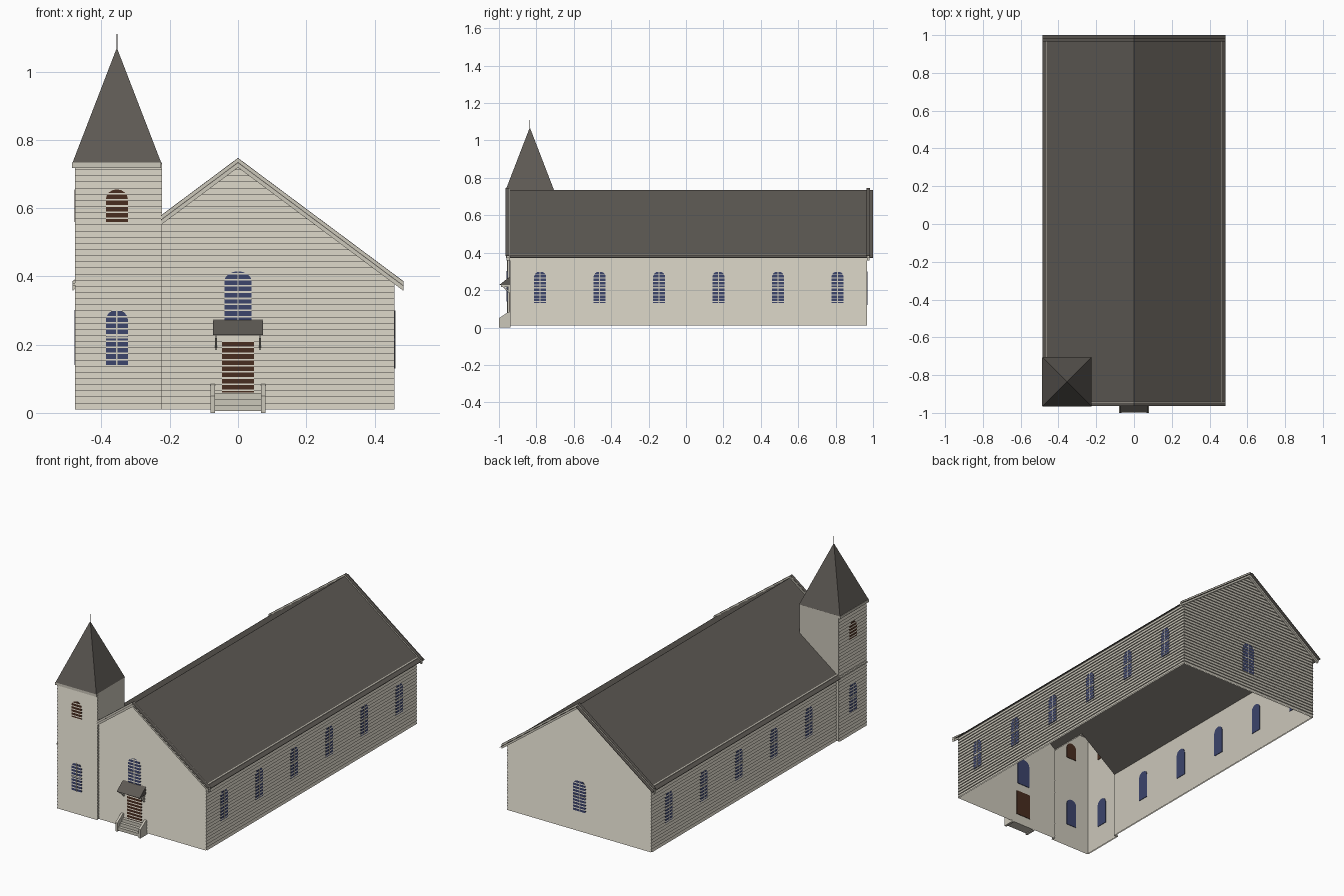
import bpy, bmesh, math
from mathutils import Vector

cube = bpy.data.objects.get("Cube")
if cube:
    bpy.data.objects.remove(cube, do_unlink=True)


def material(name, rgb):
    m = bpy.data.materials.new(name)
    m.use_nodes = True
    m.diffuse_color = (*rgb, 1)
    m.node_tree.nodes["Principled BSDF"].inputs["Base Color"].default_value = (*rgb, 1)
    return m


CREAM = material("cream_boards", (0.60, 0.57, 0.49))
SLATE = material("dark_roof", (0.11, 0.10, 0.088))
BLUE = material("blue_glass", (0.045, 0.058, 0.15))
BROWN = material("brown_wood", (0.065, 0.026, 0.014))

SLOPE, RIDGE, BASE = 0.745, 0.735, 0.01
COURSE, LAP = 0.018, 0.006
FRONT, BACK, SIDE = -0.938, 0.965, 0.455
TX0, TX1, TY0, TY1, TTOP = -0.474, -0.225, -0.955, -0.71, 0.733
EAVE = 0.485


def finish(name, bm, mat):
    me = bpy.data.meshes.new(name)
    bm.to_mesh(me)
    bm.free()
    me.materials.append(mat)
    ob = bpy.data.objects.new(name, me)
    bpy.context.collection.objects.link(ob)
    return ob


def prism(name, pts, vec, mat):
    """Polygon swept along a vector; a zero vector gives a flat panel."""
    bm = bmesh.new()
    vec = Vector(vec)
    face = bm.faces.new([bm.verts.new(p) for p in pts])
    if vec.length:
        out = bmesh.ops.extrude_face_region(bm, geom=[face], use_keep_orig=True)
        bmesh.ops.translate(bm, vec=vec,
                            verts=[v for v in out["geom"] if isinstance(v, bmesh.types.BMVert)])
        bmesh.ops.recalc_face_normals(bm, faces=bm.faces)
    return finish(name, bm, mat)


def box(name, x0, x1, y0, y1, z0, z1, mat):
    pts = [(x0, y0, z0), (x1, y0, z0), (x1, y1, z0), (x0, y1, z0)]
    return prism(name, pts, (0, 0, z1 - z0), mat)


def roof_z(x):
    return RIDGE - SLOPE * abs(x)


def wall(name, a, b, top, gable=False):
    """Lapped boards outside with a flat lining inside."""
    a, b = Vector((*a, 0)), Vector((*b, 0))
    d = (b - a).normalized()
    n = Vector((d.y, -d.x, 0))
    rows = math.ceil((top - BASE) / COURSE)
    profile = []
    for k in range(rows):
        z = BASE + k * COURSE
        profile += [(LAP, z), (0, min(z + COURSE, top))]
    bm = bmesh.new()
    strips = [[bm.verts.new(p + n * o + Vector((0, 0, z))) for o, z in profile]
              for p in (a - d * 0.003, b + d * 0.003)]
    for i in range(len(profile) - 1):
        bm.faces.new((strips[0][i], strips[1][i], strips[1][i + 1], strips[0][i + 1]))
    lining = [(b, BASE), (a, BASE), (a, top), (b, top)]
    bm.faces.new([bm.verts.new(p - n * 0.001 + Vector((0, 0, z))) for p, z in lining])
    if gable:
        for s in (-1, 1):
            bmesh.ops.bisect_plane(bm, geom=bm.verts[:] + bm.edges[:] + bm.faces[:],
                                   plane_co=(0, 0, RIDGE - 0.002),
                                   plane_no=(s * SLOPE, 0, 1), clear_outer=True)
    return finish(name, bm, CREAM)


def opening(name, x, y, n, w, z0, z1, mat, arch=0.03, bars=False):
    """Panel through the wall; board edges overlap its face."""
    n = Vector((*n, 0))
    u = Vector((-n.y, n.x, 0))
    o = Vector((x, y, 0))
    outline = [(-w / 2, z0), (w / 2, z0)]
    if arch:
        outline += [(w / 2 * math.cos(t), z1 - arch + arch * math.sin(t))
                    for t in [math.pi * i / 8 for i in range(9)]]
    else:
        outline += [(w / 2, z1), (-w / 2, z1)]

    def panel(part, shape, inner, outer, m):
        prism(part, [o + u * s + n * inner + Vector((0, 0, z)) for s, z in shape],
              n * (outer - inner), m)
    panel(name, outline, -0.004, 0.0045, mat)
    if bars:
        mid = (z0 + z1) / 2
        for part, hw, lo, hi in (("_mullion", 0.002, z0, z1), ("_rail", w / 2, mid - 0.003, mid + 0.003)):
            panel(name + part, [(-hw, lo), (hw, lo), (hw, hi), (-hw, hi)], 0.003, 0.0058, CREAM)


# Boarded walls
wall("front_wall", (TX1, FRONT), (SIDE, FRONT), RIDGE, True)
wall("right_side_wall", (SIDE, FRONT), (SIDE, BACK), 0.39)
wall("back_wall", (SIDE, BACK), (-SIDE, BACK), RIDGE, True)
wall("left_side_wall", (-SIDE, BACK), (-SIDE, TY1), 0.39)
wall("tower_side_wall", (TX0, TY1), (TX0, TY0), TTOP)
wall("tower_front_wall", (TX0, TY0), (TX1, TY0), TTOP)

# Plain tower walls above the roof, and returns down to the ground
prism("tower_back_wall", [(TX1, TY1, roof_z(TX1)), (TX0, TY1, roof_z(TX0)),
                          (TX0, TY1, TTOP), (TX1, TY1, TTOP)], (0, 0, 0), CREAM)
prism("tower_inner_wall", [(TX1, TY0, roof_z(TX1) - 0.01), (TX1, TY1, roof_z(TX1) - 0.01),
                           (TX1, TY1, TTOP), (TX1, TY0, TTOP)], (0, 0, 0), CREAM)
box("tower_front_return", TX1 - 0.002, TX1, TY0, FRONT, BASE, 0.58, CREAM)
box("tower_back_return", TX0, -SIDE, TY1 - 0.002, TY1, BASE, 0.4, CREAM)

# Tower trim, spire and finial
box("tower_front_cornice", -0.487, TX1, -0.964, TY0, 0.718, TTOP, CREAM)
box("tower_side_cornice", -0.487, TX0, TY0, -0.706, 0.718, TTOP, CREAM)
box("tower_belt", -EAVE, TX0, TY0, TY1, 0.372, 0.38, CREAM)
sx, sy, half, tip = -0.355, -0.835, 0.13, 1.07
bm = bmesh.new()
apex = bm.verts.new((sx, sy, tip))
ring = [bm.verts.new((sx + half * i, sy + half * j, TTOP))
        for i, j in ((-1, -1), (1, -1), (1, 1), (-1, 1))]
for i in range(4):
    bm.faces.new((ring[i], ring[(i + 1) % 4], apex))
finish("spire", bm, SLATE)
box("finial", sx - 0.0015, sx + 0.0015, sy - 0.0015, sy + 0.0015, tip - 0.01, 1.11, SLATE)


def slope_slab(name, xa, xb, y0, y1, low, high, mat):
    """Slab that follows the roof pitch between two x positions."""
    pts = [(xa, y0, roof_z(xa) + low), (xb, y0, roof_z(xb) + low),
           (xb, y0, roof_z(xb) + high), (xa, y0, roof_z(xa) + high)]
    prism(name, pts, (0, y1 - y0, 0), mat)


# Roof, left open under the tower
slope_slab("roof_right", 0, EAVE, -0.962, 1.0, -0.003, 0, SLATE)
slope_slab("roof_left_upper", TX1, 0, -0.962, 1.0, -0.003, 0, SLATE)
slope_slab("roof_left_lower", -EAVE, TX1, TY1, 1.0, -0.003, 0, SLATE)

# Rake boards and eave strips
for side, s, front_end in (("right", 1, EAVE), ("left", -1, -TX1)):
    slope_slab(side + "_front_rake", 0, s * front_end, -0.96, -0.941, -0.016, 0.01, CREAM)
    slope_slab(side + "_front_rake_cap", 0, s * front_end, -0.964, -0.946, 0.01, 0.012, SLATE)
    slope_slab(side + "_back_rake", 0, s * EAVE, 0.968, 0.982, -0.016, 0.01, CREAM)
    slope_slab(side + "_back_rake_cap", 0, s * EAVE, 0.966, 0.984, 0.01, 0.012, SLATE)
    slope_slab(side + "_eave_strip", s * 0.462, s * 0.467,
               -0.94 if s > 0 else TY1, 0.98, 0, 0.003, CREAM)

# Windows, louvres and door
for i in range(6):
    y = -0.78 + i * 0.318
    opening(f"right_window_{i + 1}", SIDE, y, (1, 0), 0.065, 0.13, 0.30, BLUE, bars=True)
    if i:
        opening(f"left_window_{i}", -SIDE, y, (-1, 0), 0.065, 0.13, 0.30, BLUE, bars=True)
opening("back_window", 0, BACK, (0, 1), 0.08, 0.12, 0.30, BLUE, bars=True)
opening("front_window", 0, FRONT, (0, -1), 0.08, 0.255, 0.415, BLUE, bars=True)
for part, x, y, n in (("front", sx, TY0, (0, -1)), ("side", TX0, sy, (-1, 0))):
    opening(f"tower_{part}_window", x, y, n, 0.065, 0.14, 0.302, BLUE, bars=True)
    opening(f"tower_{part}_louvre", x, y, n, 0.065, 0.56, 0.655, BROWN)
opening("door", 0, FRONT, (0, -1), 0.094, 0.06, 0.207, BROWN, arch=0)

# Porch canopy with brackets
prism("porch_roof", [(-0.073, -0.998, 0.228), (-0.073, FRONT, 0.275), (-0.073, FRONT, 0.228)],
      (0.146, 0, 0), SLATE)
for side, x in (("left", 0.061), ("right", -0.067)):
    box(side + "_bracket_beam", x, x + 0.006, -0.99, FRONT, 0.218, 0.228, CREAM)
    box(side + "_bracket_post", x, x + 0.006, -0.95, FRONT, 0.185, 0.22, CREAM)
    prism(side + "_bracket_brace", [(x, -0.948, 0.188), (x, -0.948, 0.198),
                                    (x, -0.975, 0.22), (x, -0.985, 0.22)], (0.006, 0, 0), CREAM)

# Entrance steps with cheek walls
for i in range(3):
    box(f"step_{i + 1}", -0.068, 0.068, -0.995 + i * 0.018, FRONT,
        0.005 + i * 0.018, 0.023 + i * 0.018, CREAM)
for side, x in (("left", 0.067), ("right", -0.08)):
    prism(side + "_step_cheek", [(x, -1.0, 0), (x, FRONT, 0), (x, FRONT, 0.086),
                                 (x, -0.955, 0.08), (x, -1.0, 0.05)], (0.013, 0, 0), CREAM)
